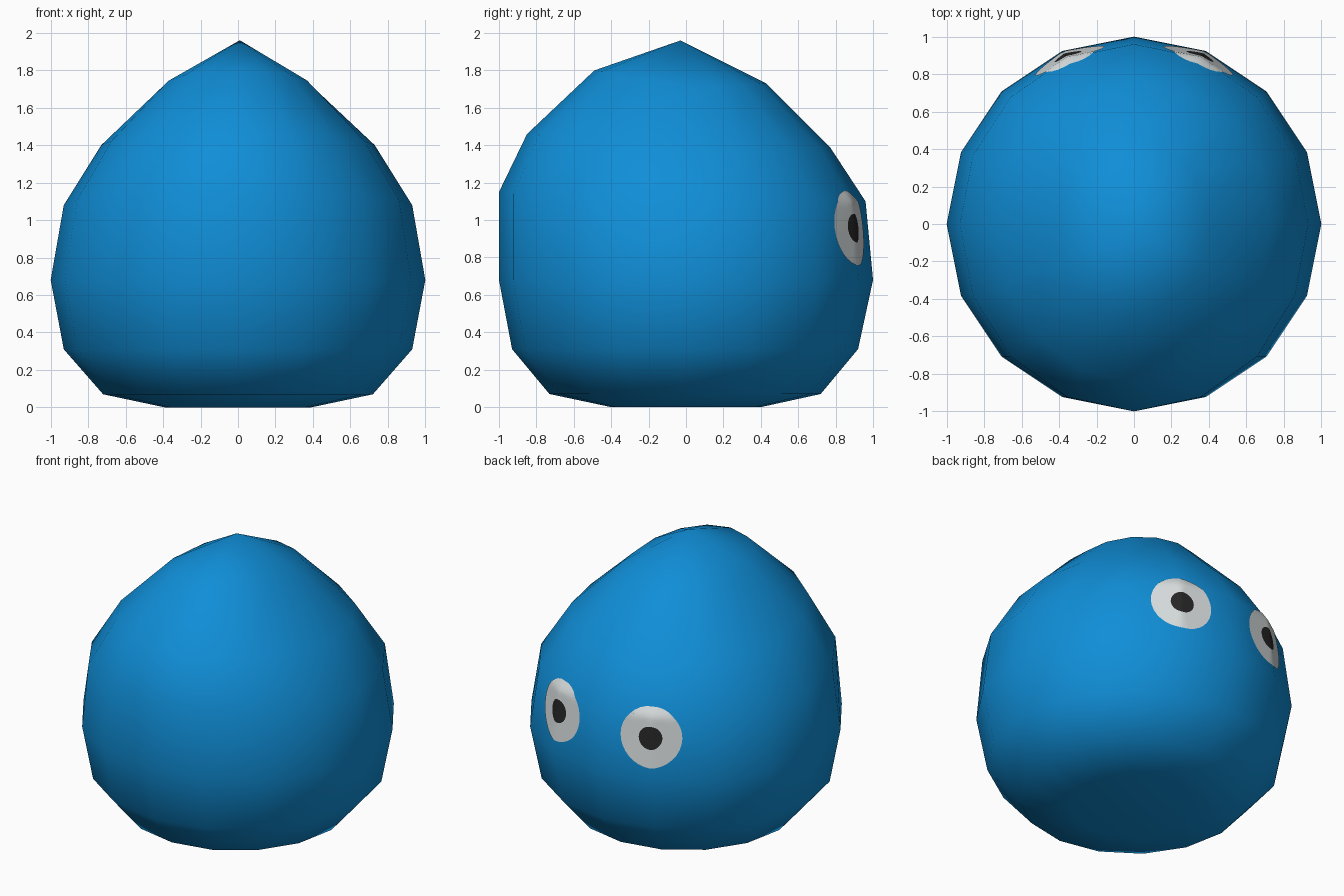
import bpy, bmesh, math
from mathutils import Vector
from mathutils.bvhtree import BVHTree

if "Cube" in bpy.data.objects:
    bpy.data.objects.remove(bpy.data.objects["Cube"])

SEGMENTS = 16


def material(name, colour):
    m = bpy.data.materials.new(name)
    m.diffuse_color = (*colour, 1.0)
    m.use_nodes = True
    m.node_tree.nodes["Principled BSDF"].inputs["Base Color"].default_value = m.diffuse_color
    return m


blue = material("body blue", (0.005, 0.27, 0.68))
white = material("eye white", (0.70, 0.74, 0.75))
black = material("pupil black", (0.02, 0.02, 0.02))


def finish(bm, name, mats):
    mesh = bpy.data.meshes.new(name)
    bm.to_mesh(mesh)
    bm.free()
    for m in mats:
        mesh.materials.append(m)
    mesh.shade_smooth()
    obj = bpy.data.objects.new(name, mesh)
    bpy.context.collection.objects.link(obj)
    return obj


# Body: stacked rings of (x radius, front y radius, back y radius, side z, front z, back z)
rings = [
    (0.39, 0.40, 0.40, 0.00, 0.00, 0.00),
    (0.72, 0.73, 0.72, 0.07, 0.07, 0.07),
    (0.93 / math.cos(0), 0.93, 0.92, 0.31, 0.31, 0.31),
    (1.00, 1.00, 1.00, 0.68, 0.68, 0.68),
    (0.93, 1.00, 0.96, 1.08, 1.15, 1.10),
    (0.73, 0.85, 0.77, 1.40, 1.46, 1.39),
    (0.40, 0.49, 0.43, 1.71, 1.80, 1.73),
]
bm = bmesh.new()
loops = []
for rx, front, back, zs, zf, zb in rings:
    loop = []
    for i in range(SEGMENTS):
        a = math.tau * i / SEGMENTS
        c, s = math.cos(a), math.sin(a)
        ry, zy = (back, zb) if s > 0 else (front, zf)
        loop.append(bm.verts.new((rx * c, ry * s, zs + (zy - zs) * abs(s))))
    loops.append(loop)
bottom = bm.verts.new((0, 0, 0))
tip = bm.verts.new((0.01, -0.03, 1.96))
for i in range(SEGMENTS):
    j = (i + 1) % SEGMENTS
    for lo, hi in zip(loops, loops[1:]):
        bm.faces.new((lo[i], lo[j], hi[j], hi[i]))
    bm.faces.new((bottom, loops[0][j], loops[0][i]))
    bm.faces.new((tip, loops[-1][i], loops[-1][j]))
surface = BVHTree.FromBMesh(bm)
finish(bm, "body", [blue])


# Eyes: round plates draped on the body, with the pupil as the inner faces
def eye(name, side):
    azimuth = math.radians(21.5)
    out = Vector((side * math.sin(azimuth), math.cos(azimuth), 0))
    across = Vector((out.y, -out.x, 0))
    centre = out * 2 + Vector((0, 0, 0.957))
    radii = [0.025, 0.05, 0.077, 0.10, 0.125, 0.15, 0.175, 0.2]
    count = 32

    def drape(u, v):
        start = centre + across * u + Vector((0, 0, v))
        return surface.ray_cast(start, -out)[0] + out * 0.005

    bm = bmesh.new()
    mid = bm.verts.new(drape(0, 0))
    loops = [[bm.verts.new(drape(r * math.cos(math.tau * i / count),
                                 r * math.sin(math.tau * i / count)))
              for i in range(count)] for r in radii]
    for i in range(count):
        j = (i + 1) % count
        bm.faces.new((mid, loops[0][i], loops[0][j])).material_index = 1
        for k in range(len(radii) - 1):
            f = bm.faces.new((loops[k][i], loops[k + 1][i], loops[k + 1][j], loops[k][j]))
            f.material_index = 1 if k < 2 else 0
    bm.normal_update()
    if mid.normal.dot(out) < 0:
        bmesh.ops.reverse_faces(bm, faces=bm.faces[:])
    finish(bm, name, [white, black])


eye("right_eye", 1)
eye("left_eye", -1)
